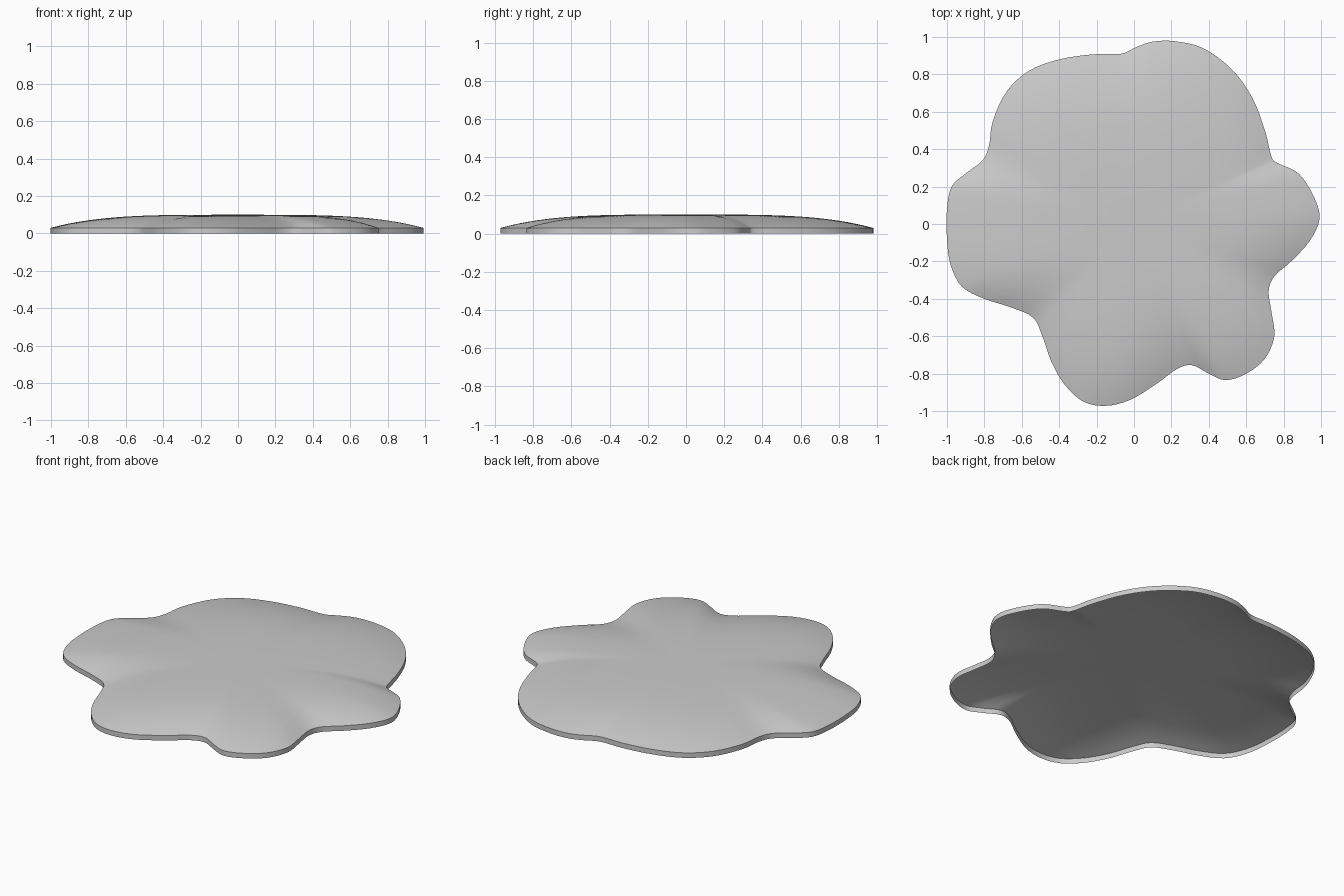
import bpy, bmesh
from mathutils import Vector

if "Cube" in bpy.data.objects:
    bpy.data.objects.remove(bpy.data.objects["Cube"])

# Outline of the puddle seen from above, counter-clockwise
OUTLINE = [(.992, .03), (.96, .15), (.88, .27), (.77, .325), (.735, .36), (.70, .50), (.63, .68),
           (.52, .83), (.37, .94), (.22, .977), (.1, .975), (.01, .945), (-.07, .91), (-.22, .907),
           (-.4, .88), (-.56, .82), (-.68, .71), (-.755, .55), (-.775, .42), (-.81, .34),
           (-.9, .27), (-.975, .2), (-1, .08), (-1, -.08), (-.98, -.22), (-.92, -.335),
           (-.8, -.4), (-.66, -.445), (-.54, -.5), (-.49, -.6), (-.44, -.74), (-.37, -.86),
           (-.27, -.95), (-.15, -.972), (-.02, -.94), (.12, -.855), (.23, -.775), (.31, -.755),
           (.4, -.8), (.49, -.835), (.6, -.8), (.7, -.72), (.75, -.6), (.735, -.47),
           (.72, -.36), (.75, -.28), (.84, -.2), (.94, -.09)]
RIM, TOP, RINGS, STEPS = 0.03, 0.10, 20, 4


def smooth_loop(points, steps):
    """Closed Catmull-Rom curve through the points."""
    p = [Vector(q) for q in points]
    n, out = len(p), []
    for i in range(n):
        a, b, c, d = p[i - 1], p[i], p[(i + 1) % n], p[(i + 2) % n]
        for k in range(steps):
            t = k / steps
            out.append(0.5 * (2 * b + (c - a) * t + (2 * a - 5 * b + 4 * c - d) * t ** 2
                              + (3 * b - a - 3 * c + d) * t ** 3))
    return out


loop = smooth_loop(OUTLINE, STEPS)
n = len(loop)
bm = bmesh.new()

# Vertical rim, then rings that rise to the flat-topped dome
levels = [(1.0, 0.0), (1.0, RIM)]
for i in range(1, RINGS):
    t = 1 - i / RINGS
    levels.append((t, RIM + (TOP - RIM) * (1 - t ** 3.8)))
rings = [[bm.verts.new((q.x * s, q.y * s, z)) for q in loop] for s, z in levels]
for lo, hi in zip(rings, rings[1:]):
    for i in range(n):
        j = (i + 1) % n
        bm.faces.new((lo[i], lo[j], hi[j], hi[i]))

# Centre of the dome (underside stays open)
centre = bm.verts.new((0, 0, TOP))
for i in range(n):
    bm.faces.new((rings[-1][i], rings[-1][(i + 1) % n], centre))

mesh = bpy.data.meshes.new("puddle")
bm.to_mesh(mesh)
bm.free()
puddle = bpy.data.objects.new("puddle", mesh)
bpy.context.collection.objects.link(puddle)
bpy.context.view_layer.objects.active = puddle
puddle.select_set(True)
bpy.ops.object.shade_smooth_by_angle(angle=0.6)
